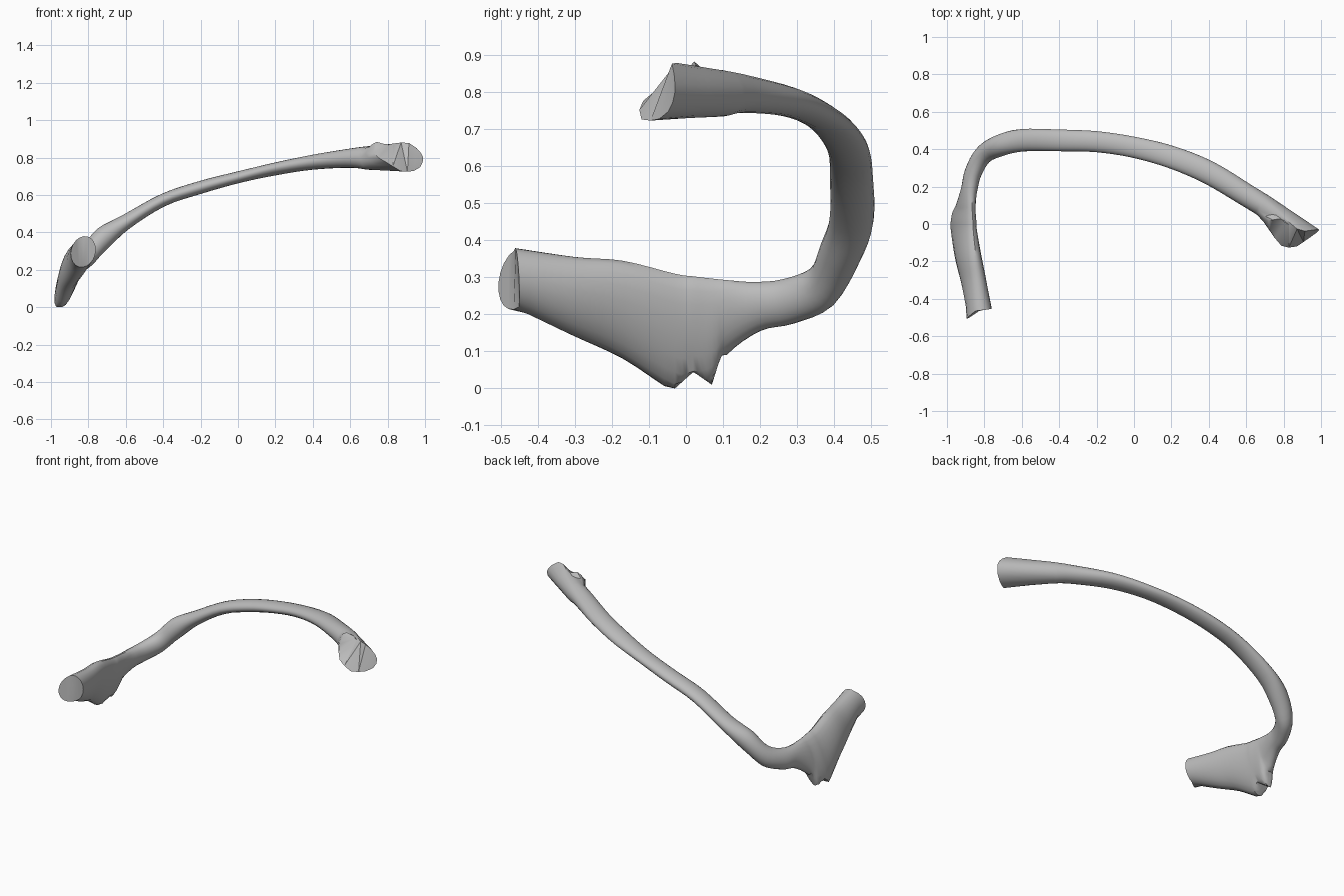
import bpy, bmesh, math
from mathutils import Vector

if "Cube" in bpy.data.objects:
    bpy.data.objects.remove(bpy.data.objects["Cube"])

SIDES, STEPS = 20, 4

# Stations along the bone: top point, bottom point, half thickness across
stations = [
    ((-.805, -.46, .378), (-.85, -.455, .215), .066),
    ((-.825, -.30, .355), (-.89, -.31, .145), .062),
    ((-.845, -.17, .345), (-.93, -.17, .08), .06),
    ((-.86, -.03, .31), (-.96, -.03, -.01), .052),
    ((-.862, .02, .303), (-.96, .02, -.005), .05),
    ((-.865, .07, .297), (-.95, .07, .01), .046),
    ((-.865, .11, .293), (-.93, .11, .09), .042),
    ((-.865, .18, .288), (-.895, .20, .155), .042),
    ((-.85, .26, .295), (-.87, .29, .175), .045),
    ((-.815, .345, .33), (-.80, .39, .22), .05),
    ((-.75, .415, .42), (-.695, .42, .315), .058),
    ((-.62, .445, .49), (-.58, .45, .42), .06),
    ((-.41, .447, .605), (-.39, .447, .54), .058),
    ((-.21, .44, .673), (-.19, .44, .608), .056),
    ((-.005, .41, .725), (.005, .41, .663), .056),
    ((.20, .36, .773), (.20, .355, .705), .06),
    ((.40, .275, .815), (.40, .275, .735), .062),
    ((.60, .155, .848), (.60, .155, .745), .06),
    ((.69, .10, .86), (.69, .10, .735), .06),
]
# Oblique broken rim at the right end: outer, top, inner, bottom
rim = [(.99, -.03, .80), (.97, -.03, .84), (.90, -.04, .887), (.83, -.005, .87),
       (.79, .03, .87), (.73, .02, .887), (.705, .015, .85), (.74, -.06, .805),
       (.80, -.13, .77), (.87, -.12, .727), (.93, -.08, .722), (.985, -.04, .755)]
# Ragged lower edge of the blade: y, lowest z
ragged = [(-.03, 0), (.02, .045), (.07, .01), (.095, .09), (.125, .085)]


def spline(pts, i, t):
    p = [pts[max(0, min(len(pts) - 1, i + k))] for k in (-1, 0, 1, 2)]
    return 0.5 * (2 * p[1] + (p[2] - p[0]) * t + (2 * p[0] - 5 * p[1] + 4 * p[2] - p[3]) * t * t
                  + (3 * p[1] - p[0] - 3 * p[2] + p[3]) * t ** 3)


def floor_at(y):
    for (y0, z0), (y1, z1) in zip(ragged, ragged[1:]):
        if y0 <= y <= y1:
            return z0 + (z1 - z0) * (y - y0) / (y1 - y0)
    return 0.0


tops = [Vector(s[0]) for s in stations]
bots = [Vector(s[1]) for s in stations]
wide = [s[2] for s in stations]
samples = [(i, k / STEPS) for i in range(len(stations) - 1) for k in range(STEPS)]
samples.append((len(stations) - 2, 1.0))
frames = [(spline(tops, i, t), spline(bots, i, t), spline(wide, i, t)) for i, t in samples]
mids = [(a + b) / 2 for a, b, w in frames]

# Elliptical rings
rings = []
for n, (top, bot, w) in enumerate(frames):
    along = mids[min(n + 1, len(mids) - 1)] - mids[max(n - 1, 0)]
    up = (top - bot) / 2
    out = up.cross(along).normalized() * w
    ring = []
    for s in range(SIDES):
        a = 2 * math.pi * s / SIDES
        p = mids[n] + out * math.cos(a) + up * math.sin(a)
        p.z = max(p.z, floor_at(p.y))
        if n == 0:      # slanted front cut, outer lower corner pushed forward
            p.y -= .045 * max(0, math.cos(a + .6))
        ring.append(p)
    rings.append(ring)

# Flared right end: short blend ring, then the broken rim
end = []
for s in range(SIDES):
    f = s * len(rim) / SIDES
    i = int(f)
    end.append(Vector(rim[i]).lerp(Vector(rim[(i + 1) % len(rim)]), f - i))
rings.append([p.lerp(q, .5) for p, q in zip(rings[-1], end)])
rings.append(end)

# Skin the rings and cap both ends
bm = bmesh.new()
grid = [[bm.verts.new(p) for p in r] for r in rings]
for r0, r1 in zip(grid, grid[1:]):
    for s in range(SIDES):
        t = (s + 1) % SIDES
        bm.faces.new((r0[s], r0[t], r1[t], r1[s]))
caps = [bm.faces.new(grid[0]), bm.faces.new(grid[-1])]
bmesh.ops.triangulate(bm, faces=caps)
bmesh.ops.recalc_face_normals(bm, faces=bm.faces[:])
mesh = bpy.data.meshes.new("curved_bone")
bm.to_mesh(mesh)
bm.free()

bone = bpy.data.objects.new("curved_bone", mesh)
bpy.context.collection.objects.link(bone)
grey = bpy.data.materials.new("bone_grey")
grey.diffuse_color = (.5, .5, .5, 1)
grey.use_nodes = True
grey.node_tree.nodes["Principled BSDF"].inputs["Base Color"].default_value = grey.diffuse_color
mesh.materials.append(grey)
bpy.context.view_layer.objects.active = bone
bone.select_set(True)
bpy.ops.object.shade_smooth_by_angle(angle=math.radians(40))
